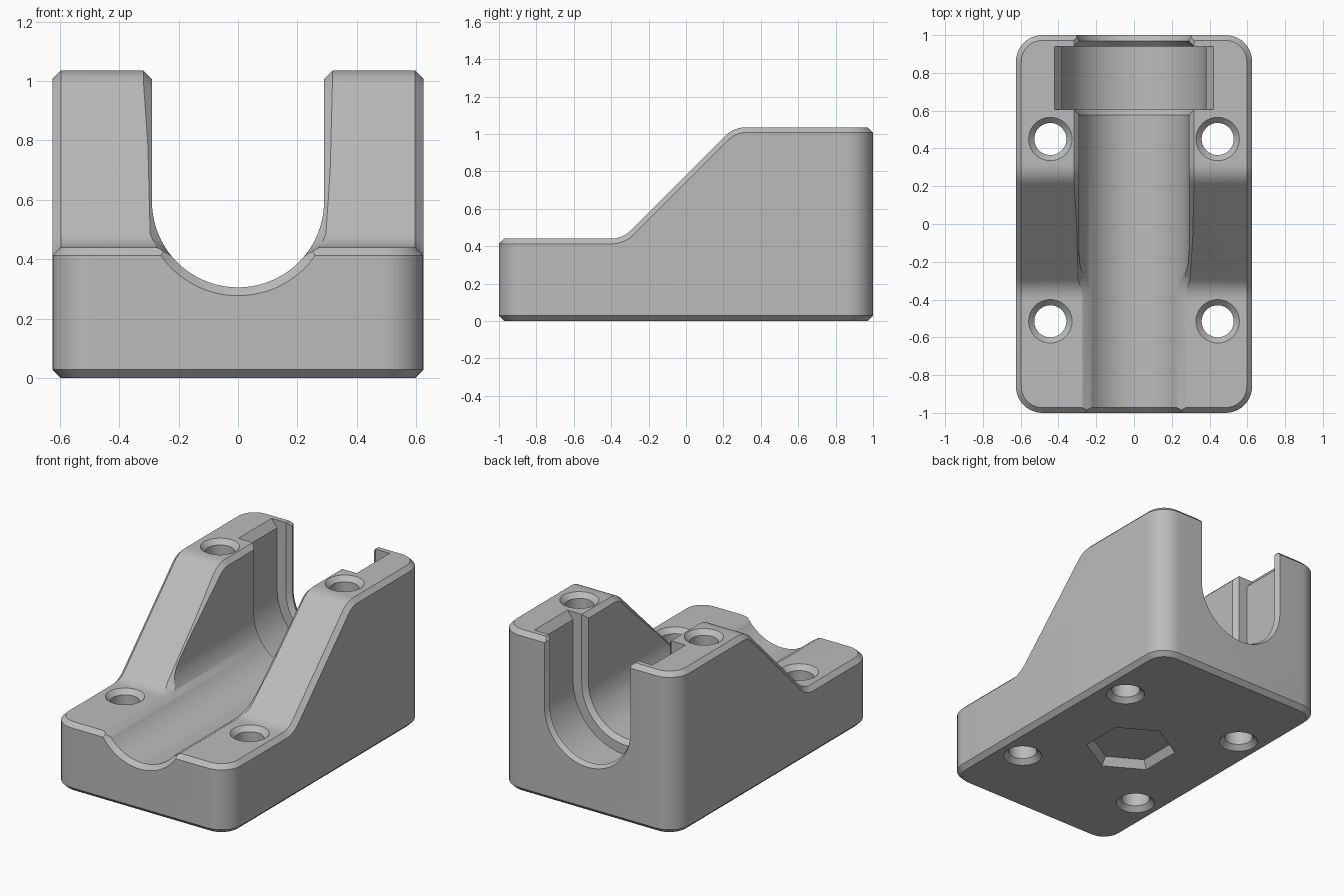
import bpy, bmesh
from math import sin, cos, tan, pi, sqrt, radians
from mathutils import Vector

if "Cube" in bpy.data.objects:
    bpy.data.objects.remove(bpy.data.objects["Cube"])

W, TOP, LOW, C = 0.625, 1.035, 0.44, 0.028   # half width, heights, chamfer
R, CZ = 0.29, 0.595                          # channel radius and axis height

gray = bpy.data.materials.new("light_gray")
gray.use_nodes = True
gray.diffuse_color = (0.5, 0.5, 0.5, 1)
gray.node_tree.nodes["Principled BSDF"].inputs["Base Color"].default_value = (0.5, 0.5, 0.5, 1)


def add_object(name, bm):
    bmesh.ops.recalc_face_normals(bm, faces=bm.faces)
    mesh = bpy.data.meshes.new(name)
    bm.to_mesh(mesh)
    bm.free()
    obj = bpy.data.objects.new(name, mesh)
    bpy.context.collection.objects.link(obj)
    return obj


def loft(name, rings):
    """Closed solid through a list of rings with equal point counts."""
    bm = bmesh.new()
    rows = [[bm.verts.new(p) for p in ring] for ring in rings]
    n = len(rows[0])
    for a, b in zip(rows, rows[1:]):
        for i in range(n):
            j = (i + 1) % n
            bm.faces.new((a[i], a[j], b[j], b[i]))
    bm.faces.new(rows[0])
    bm.faces.new(rows[-1])
    return add_object(name, bm)


def fillet(y, z, radius, start, sign, steps=9):
    """Arc rounding a 45 degree bend at (y, z) between a flat and the slope."""
    t = radius * tan(pi / 8)
    y0 = y - t if start else y + t
    out = []
    for i in range(steps + 1):
        a = (pi / 4) * i / steps
        if start:
            out.append((y0 + radius * sin(a), z + radius * (1 - cos(a))))
        else:
            a = pi / 4 - a
            out.append((y0 - radius * sin(a), z - radius * (1 - cos(a))))
    return out


# Side profile: low front, slope, high back
top_path = ([(-1, LOW)] + fillet(-0.34, LOW, 0.15, True, 1)
            + fillet(-0.34 + TOP - LOW, TOP, 0.15, False, -1) + [(1, TOP)])
profile = [(-1, 0)] + top_path + [(1, 0)]
body = loft("bearing_block", [[(x, y, z) for y, z in profile] for x in (-W, W)])

# Round the upright corners, then chamfer the top and bottom rims
bm = bmesh.new()
bm.from_mesh(body.data)
upright = [e for e in bm.edges
           if abs(e.verts[0].co.z - e.verts[1].co.z) > 0.3
           and all(abs(v.co.y) > 0.99 for v in e.verts)]
bmesh.ops.bevel(bm, geom=upright, offset=0.14, segments=10, profile=0.5, affect='EDGES')
bm.normal_update()
rim = [e for e in bm.edges if e.is_manifold and e.calc_face_angle() > radians(60)]
bmesh.ops.bevel(bm, geom=rim, offset=C, segments=1, affect='EDGES')
bmesh.ops.recalc_face_normals(bm, faces=bm.faces)
bm.to_mesh(body.data)
bm.free()

cutters = []


# U channel with chamfered ends and a wider seat near the back
def u_ring(y, r, flare=0.0):
    half = [(r, TOP - 0.05), (r + 2 * flare, TOP + 0.05), (r + 2 * flare, 1.0 + r)]
    arc = [(r * cos(a), CZ + r * sin(a)) for a in (-pi + pi * i / 40 for i in range(41))]
    pts = [(-x, z) for x, z in reversed(half)] + arc + half
    return [(x, y, z) for x, z in pts]


cutters.append(loft("channel_cutter", [
    u_ring(-1.03, R + C + 0.03), u_ring(C - 1, R),
    u_ring(0.605 - C, R), u_ring(0.605, R + C),
    u_ring(0.605, 0.38, 0.04), u_ring(0.94, 0.38, 0.04),
    u_ring(0.94, R + C), u_ring(0.94 + C, R), u_ring(1.03, R + 0.03 + C - 0.026)]))


# Chamfer along the upper edges of the channel
def channel_half_width(z):
    return R if z > CZ else sqrt(R * R - (z - CZ) ** 2)


path = [Vector(p) for p in [(-1.1, LOW)] + top_path[1:-1] + [(1.1, TOP)]]
rings = []
for i, p in enumerate(path):
    d = (path[min(i + 1, len(path) - 1)] - path[max(i - 1, 0)]).normalized()
    if i == 0 or i == len(path) - 1 or p.y in (LOW, TOP):
        d = Vector((1, 0))
    normal = Vector((-d.y, d.x))
    inner = p - normal * C
    wi, wo = channel_half_width(inner.y), channel_half_width(p.y) + C
    ring = []
    for t, s in ((-1.0, 1), (1.4, 1), (1.4, -1), (-1.0, -1)):
        q = p - normal * C * t
        ring.append((s * (wo + (wi - wo) * t), q.x, q.y))
    rings.append(ring)
cutters.append(loft("edge_chamfer_cutter", rings))


# Screw holes, chamfered at both ends
def polygon(cx, cy, z, r, n, turn=0.0):
    return [(cx + r * cos(turn + 2 * pi * i / n), cy + r * sin(turn + 2 * pi * i / n), z)
            for i in range(n)]


hr = 0.085
for y, top in ((-0.515, LOW), (0.45, TOP)):
    for x in (-0.443, 0.443):
        cutters.append(loft("hole_cutter", [
            polygon(x, y, z, r, 40) for z, r in (
                (-0.02, hr + 0.05), (0.03, hr), (top - 0.03, hr), (top + 0.02, hr + 0.05))]))

# Shallow tapered hexagon pocket underneath
cutters.append(loft("hex_pocket_cutter", [
    polygon(0, -0.03, z, r, 6, pi / 2) for z, r in ((-0.05, 0.305), (0.05, 0.235))]))

# Cut everything and keep only the finished block
for cutter in cutters:
    mod = body.modifiers.new(cutter.name, 'BOOLEAN')
    mod.operation = 'DIFFERENCE'
    mod.solver = 'EXACT'
    mod.object = cutter
bpy.context.view_layer.update()
final = bpy.data.meshes.new_from_object(body.evaluated_get(bpy.context.evaluated_depsgraph_get()))
body.modifiers.clear()
body.data = final
for cutter in cutters:
    bpy.data.objects.remove(cutter)

final.materials.clear()
final.materials.append(gray)
bpy.ops.object.select_all(action='DESELECT')
body.select_set(True)
bpy.context.view_layer.objects.active = body
bpy.ops.object.shade_smooth_by_angle(angle=radians(30))
